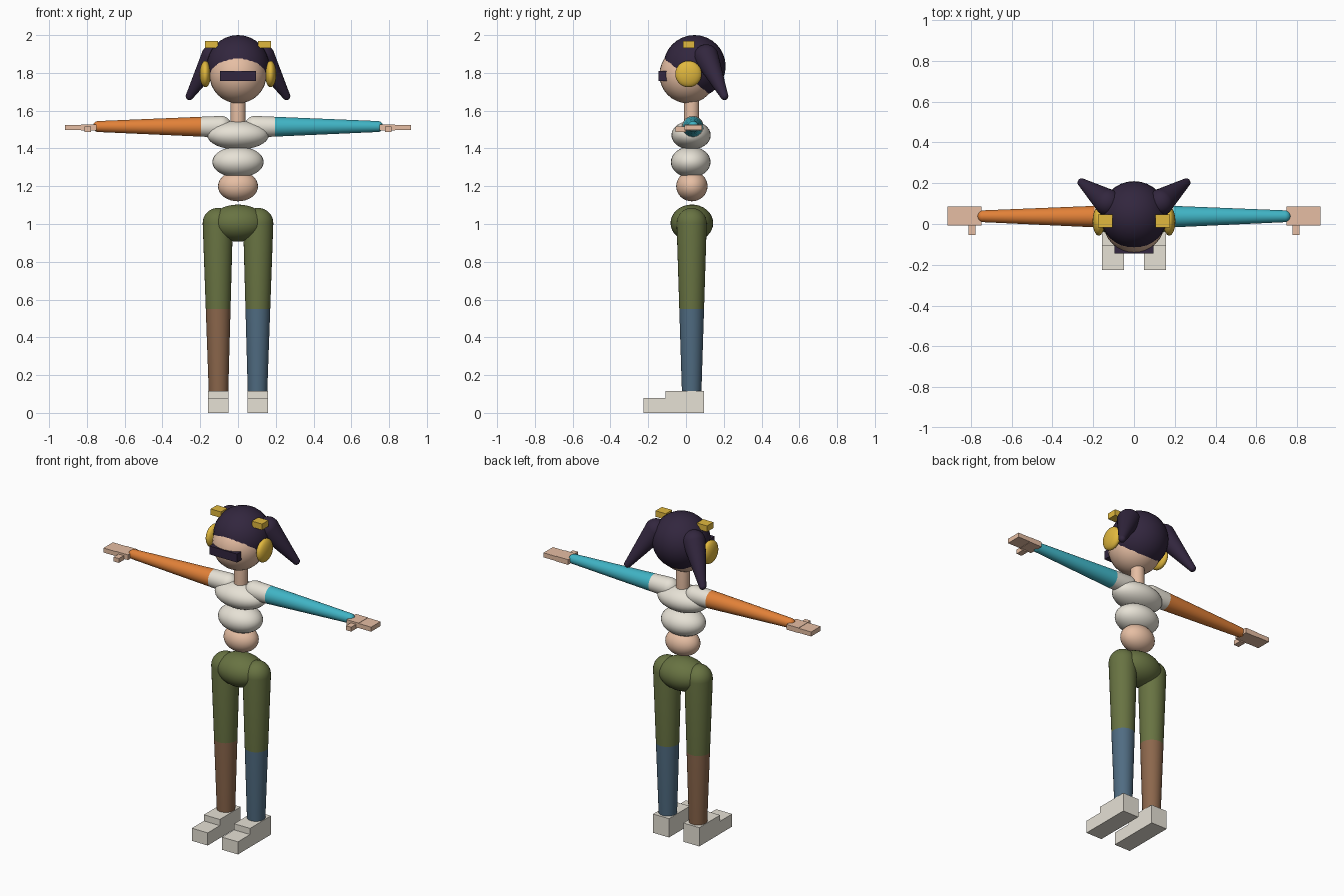
import bpy, bmesh, math
from mathutils import Vector, Matrix

if "Cube" in bpy.data.objects:
    bpy.data.objects.remove(bpy.data.objects["Cube"], do_unlink=True)


def material(name, *srgb):
    """One flat colour, given as 0-255 sRGB and stored as linear."""
    lin = [((c / 255 + 0.055) / 1.055) ** 2.4 for c in srgb] + [1]
    m = bpy.data.materials.new(name)
    m.use_nodes = True
    m.diffuse_color = lin
    m.node_tree.nodes["Principled BSDF"].inputs["Base Color"].default_value = lin
    return m


skin = material("skin", 230, 190, 163)
dark = material("dark_hair", 50, 38, 62)
yellow = material("yellow", 225, 184, 62)
white = material("off_white", 230, 225, 213)
green = material("olive_green", 104, 115, 66)
brown = material("brown", 140, 103, 76)
blue = material("slate_blue", 80, 108, 130)
orange = material("orange", 226, 129, 56)
teal = material("teal", 64, 180, 197)


def finish(name, bm, mats, smooth=True):
    bmesh.ops.recalc_face_normals(bm, faces=bm.faces[:])
    me = bpy.data.meshes.new(name)
    bm.to_mesh(me)
    bm.free()
    ob = bpy.data.objects.new(name, me)
    bpy.context.collection.objects.link(ob)
    for m in mats:
        me.materials.append(m)
    if smooth:
        bpy.ops.object.select_all(action="DESELECT")
        ob.select_set(True)
        bpy.context.view_layer.objects.active = ob
        bpy.ops.object.shade_smooth_by_angle(angle=math.radians(40))
    return ob


def ball(name, centre, radii, mat):
    bm = bmesh.new()
    bmesh.ops.create_uvsphere(bm, u_segments=32, v_segments=16, radius=1,
                              matrix=Matrix.LocRotScale(Vector(centre), None, Vector(radii)))
    return finish(name, bm, [mat])


def box(name, low, high, mat):
    low, high = Vector(low), Vector(high)
    bm = bmesh.new()
    bmesh.ops.create_cube(bm, size=1,
                          matrix=Matrix.LocRotScale((low + high) / 2, None, high - low))
    return finish(name, bm, [mat], smooth=False)


def side_box(name, side, x, y, z, mat):
    xs = sorted((side * x[0], side * x[1]))
    return box(name, (xs[0], y[0], z[0]), (xs[1], y[1], z[1]), mat)


def limb(name, start, end, r0, r1, mats, split=None):
    """Tapered capsule; the second colour begins at distance split."""
    start, end = Vector(start), Vector(end)
    length = (end - start).length
    steps = 8
    arc = [math.pi / 2 * i / steps for i in range(steps + 1)]
    profile = [(r0 * math.sin(a), -r0 * math.cos(a)) for a in arc]
    if split:
        profile.append((r0 + (r1 - r0) * split / length, split))
    profile += [(r1 * math.cos(a), length + r1 * math.sin(a)) for a in arc]
    bm = bmesh.new()
    verts = [bm.verts.new((r, 0, h)) for r, h in profile]
    edges = [bm.edges.new(pair) for pair in zip(verts, verts[1:])]
    bmesh.ops.spin(bm, geom=verts + edges, cent=(0, 0, 0), axis=(0, 0, 1),
                   angle=math.tau, steps=32)
    bmesh.ops.remove_doubles(bm, verts=bm.verts[:], dist=1e-5)
    if split:
        for f in bm.faces:
            f.material_index = int(f.calc_center_median().z > split)
    turn = (end - start).to_track_quat("Z", "Y").to_matrix().to_4x4()
    bm.transform(Matrix.Translation(start) @ turn)
    return finish(name, bm, mats)


# Head, hair and visor
ball("head", (0, 0.01, 1.79), (0.151, 0.151, 0.151), skin)
ball("hair_cap", (0, 0.045, 1.835), (0.165, 0.165, 0.165), dark)
box("visor", (-0.095, -0.145, 1.758), (0.095, -0.095, 1.81), dark)

# Neck and torso
limb("neck", (0, 0.03, 1.5), (0, 0.03, 1.68), 0.04, 0.04, [skin])
ball("chest", (0, 0.027, 1.47), (0.163, 0.104, 0.076), white)
ball("waist", (0, 0.025, 1.328), (0.136, 0.105, 0.082), white)
ball("belly", (0, 0.031, 1.2), (0.106, 0.083, 0.08), skin)
ball("hips", (0, 0.031, 1.005), (0.148, 0.113, 0.098), green)

for s, tag, arm_colour, leg_colour in ((1, "left", teal, blue), (-1, "right", orange, brown)):
    # Pigtails, earphones and hair clips
    limb(tag + "_pigtail", (s * 0.13, 0.107, 1.885), (s * 0.256, 0.203, 1.677),
         0.066, 0.021, [dark])
    ball(tag + "_earphone", (s * 0.173, 0.013, 1.794), (0.03, 0.07, 0.07), yellow)
    side_box(tag + "_hair_clip", s, (0.106, 0.176), (-0.016, 0.046), (1.931, 1.968), yellow)

    # Sleeve and arm, then the hand
    limb(tag + "_arm", (s * 0.09, 0.036, 1.515), (s * 0.74, 0.038, 1.516),
         0.057, 0.029, [white, arm_colour], split=0.105)
    side_box(tag + "_palm", s, (0.748, 0.83), (-0.007, 0.085), (1.495, 1.527), skin)
    side_box(tag + "_fingers", s, (0.83, 0.916), (-0.007, 0.085), (1.497, 1.525), skin)
    side_box(tag + "_thumb", s, (0.777, 0.813), (-0.055, 0.0), (1.488, 1.515), skin)

    # Two-colour leg and blocky shoe
    limb(tag + "_leg", (s * 0.107, 0.03, 1.005), (s * 0.103, 0.03, 0.06),
         0.08, 0.05, [green, leg_colour], split=0.455)
    side_box(tag + "_shoe", s, (0.049, 0.158), (-0.108, 0.096), (0, 0.116), white)
    side_box(tag + "_shoe_toe", s, (0.049, 0.158), (-0.226, -0.108), (0, 0.078), white)
